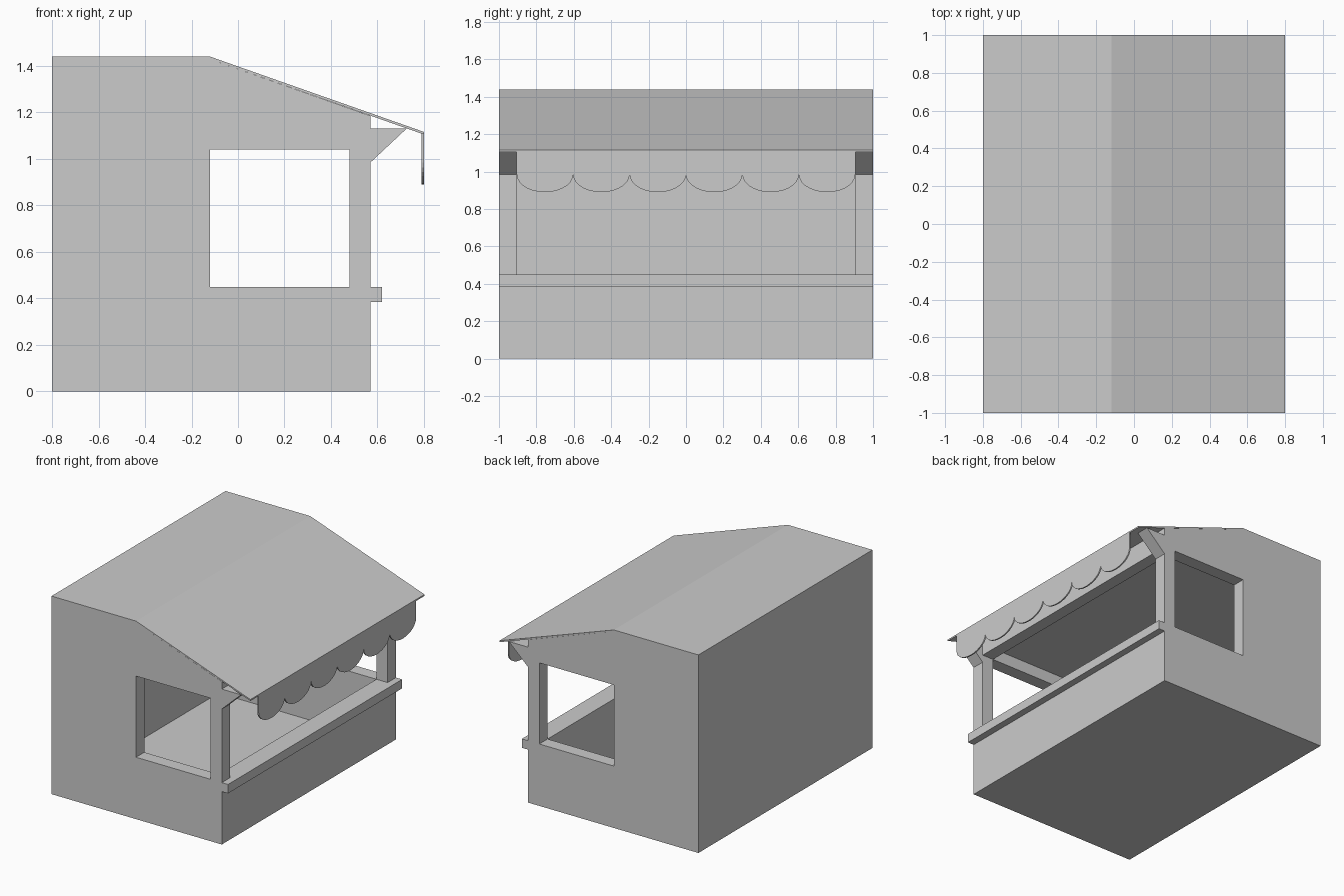
import bpy, bmesh, math
from mathutils import Vector

if "Cube" in bpy.data.objects:
    bpy.data.objects.remove(bpy.data.objects["Cube"])


def extrude(name, pts, axis, a, b):
    """Extrude a 2D profile: axis 'Y' takes (x, z) points, axis 'X' takes (y, z) points."""
    bm = bmesh.new()
    place = (lambda p: (p[0], a, p[1])) if axis == 'Y' else (lambda p: (a, p[0], p[1]))
    face = bm.faces.new([bm.verts.new(place(p)) for p in pts])
    ext = bmesh.ops.extrude_face_region(bm, geom=[face])
    move = Vector((0, b - a, 0)) if axis == 'Y' else Vector((b - a, 0, 0))
    bmesh.ops.translate(bm, vec=move,
                        verts=[v for v in ext['geom'] if isinstance(v, bmesh.types.BMVert)])
    bmesh.ops.recalc_face_normals(bm, faces=bm.faces)
    mesh = bpy.data.meshes.new(name)
    bm.to_mesh(mesh)
    bm.free()
    ob = bpy.data.objects.new(name, mesh)
    bpy.context.collection.objects.link(ob)
    return ob


def box(name, x0, x1, y0, y1, z0, z1):
    return extrude(name, [(x0, z0), (x1, z0), (x1, z1), (x0, z1)], 'Y', y0, y1)


def cut(ob, cutter):
    mod = ob.modifiers.new("cut", 'BOOLEAN')
    mod.operation = 'DIFFERENCE'
    mod.solver = 'EXACT'
    mod.object = cutter
    cutter.hide_render = True
    bpy.context.view_layer.objects.active = ob
    bpy.ops.object.modifier_apply(modifier=mod.name)
    bpy.data.objects.remove(cutter, do_unlink=True)


POST = 0.905          # inner face of the side walls
SILL, LINTEL = 0.45, 1.04

# Stall walls: solid side profile, hollowed out, with side windows and serving hatch
walls = extrude("stall_walls", [(-0.8, 0), (0.57, 0), (0.57, 1.185), (-0.12, 1.429), (-0.8, 1.429)],
                'Y', -1, 1)
cut(walls, box("room_cutter", -0.79, 0.48, -POST, POST, 0.01, 1.125))
cut(walls, box("window_cutter", -0.12, 0.48, -1.2, 1.2, SILL, LINTEL))
cut(walls, box("hatch_cutter", 0.3, 0.8, -POST, POST, SILL, LINTEL))

# Thin roof sheet: flat at the back, sloping past the front wall
extrude("roof", [(-0.8, 1.44), (-0.12, 1.44), (0.8, 1.116), (0.8, 1.105),
                 (-0.12, 1.429), (-0.8, 1.429)], 'Y', -1, 1)

# Counter ledge
box("counter_ledge", 0.57, 0.62, -1, 1, 0.385, SILL)

# Triangular awning brackets
for side, y0, y1 in (("left", -1, -POST), ("right", POST, 1)):
    extrude("awning_bracket_" + side, [(0.57, 0.985), (0.725, 1.13), (0.57, 1.13)], 'Y', y0, y1)

# Scalloped valance hanging from the eave
scallops, steps = 6, 14
half = POST / scallops
edge = [(-POST, 1.11), (-POST, 0.985)]
for i in range(scallops):
    centre = -POST + half * (2 * i + 1)
    for k in range(1, steps + 1):
        t = math.pi * k / steps
        edge.append((centre - half * math.cos(t), 0.985 - 0.095 * math.sin(t)))
edge.append((POST, 1.11))
extrude("valance", edge, 'X', 0.79, 0.8)
